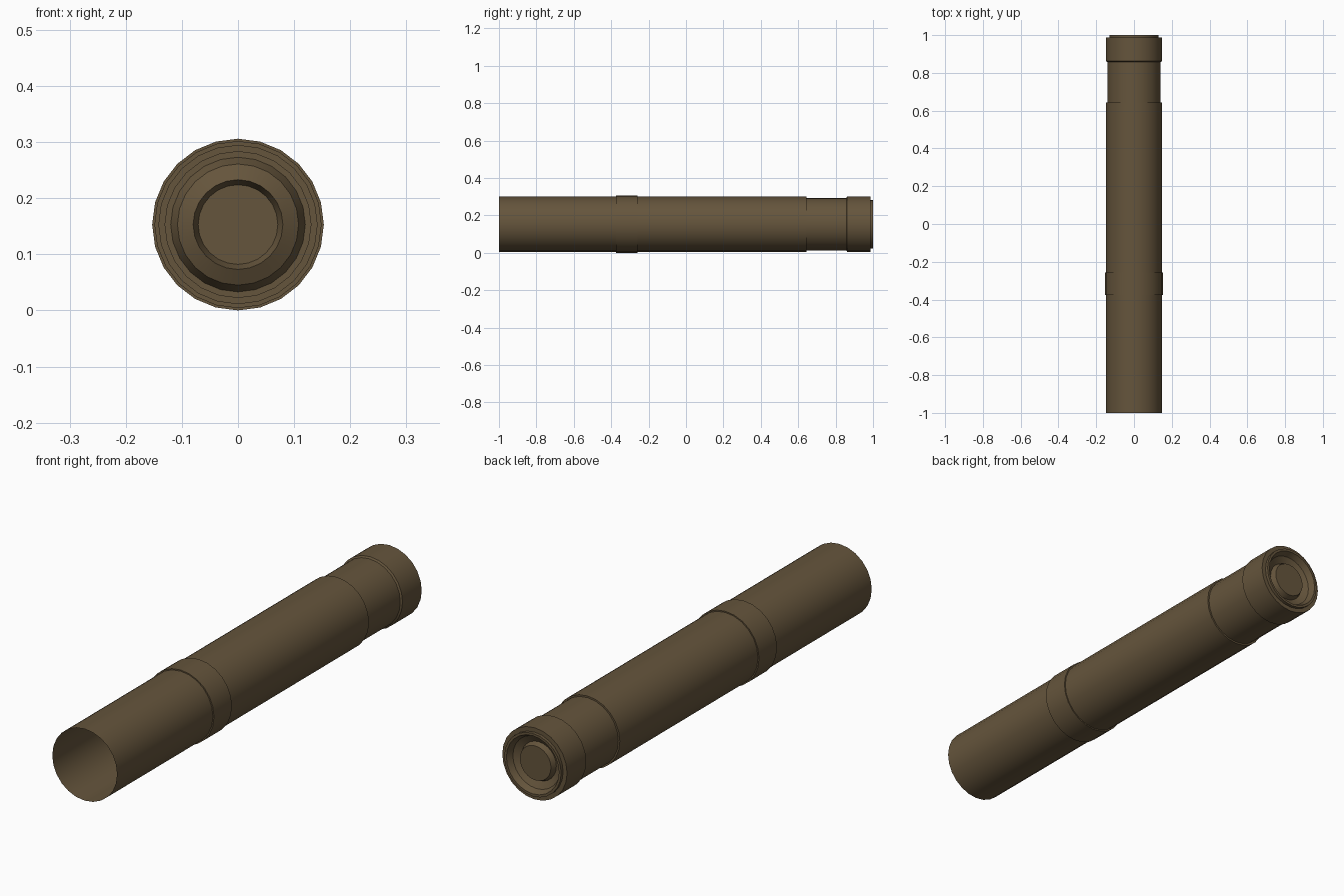
import bpy, bmesh, math

if "Cube" in bpy.data.objects:
    bpy.data.objects.remove(bpy.data.objects["Cube"])

SIDES = 24
AXIS_Z = 0.153

mat = bpy.data.materials.new("brown")
mat.diffuse_color = (0.13, 0.09, 0.045, 1)
mat.use_nodes = True
mat.node_tree.nodes["Principled BSDF"].inputs["Base Color"].default_value = mat.diffuse_color


def lathe(name, profile, cap_end=False):
    """Revolve (y, radius) points around the tube axis, open at the front."""
    bm = bmesh.new()
    rings = []
    for y, r in profile:
        rings.append([bm.verts.new((r * math.sin(2 * math.pi * i / SIDES), y,
                                    AXIS_Z + r * math.cos(2 * math.pi * i / SIDES)))
                      for i in range(SIDES)])
    for a, b in zip(rings, rings[1:]):
        for i in range(SIDES):
            j = (i + 1) % SIDES
            bm.faces.new((a[i], b[i], b[j], a[j]))
    if cap_end:
        bm.faces.new(rings[-1][::-1])
    bmesh.ops.recalc_face_normals(bm, faces=bm.faces)
    # outward normals: the first wall faces away from the axis
    bm.faces.ensure_lookup_table()
    f = bm.faces[0]
    c = f.calc_center_median()
    if f.normal.x * c.x + f.normal.z * (c.z - AXIS_Z) < 0:
        bmesh.ops.reverse_faces(bm, faces=bm.faces)
    mesh = bpy.data.meshes.new(name)
    bm.to_mesh(mesh)
    bm.free()
    mesh.materials.append(mat)
    ob = bpy.data.objects.new(name, mesh)
    bpy.context.collection.objects.link(ob)
    bpy.ops.object.select_all(action='DESELECT')
    ob.select_set(True)
    bpy.context.view_layer.objects.active = ob
    bpy.ops.object.shade_smooth_by_angle(angle=math.radians(30))
    return ob


# long open tube with its raised band and the step down to the neck
lathe("tube_body", [(-1, 0.148), (-0.375, 0.148), (-0.375, 0.153),
                    (-0.258, 0.153), (-0.258, 0.148),
                    (0.643, 0.148), (0.643, 0.141)])

# narrower neck
lathe("neck", [(0.643, 0.141), (0.857, 0.141)])

# end cap: collar, thin lip, recessed dish and raised centre button
lathe("end_cap", [(0.857, 0.141), (0.862, 0.148), (0.987, 0.148),
                  (0.987, 0.130), (1.0, 0.130), (1.0, 0.120),
                  (0.975, 0.108), (0.96, 0.080), (0.982, 0.071)], cap_end=True)
